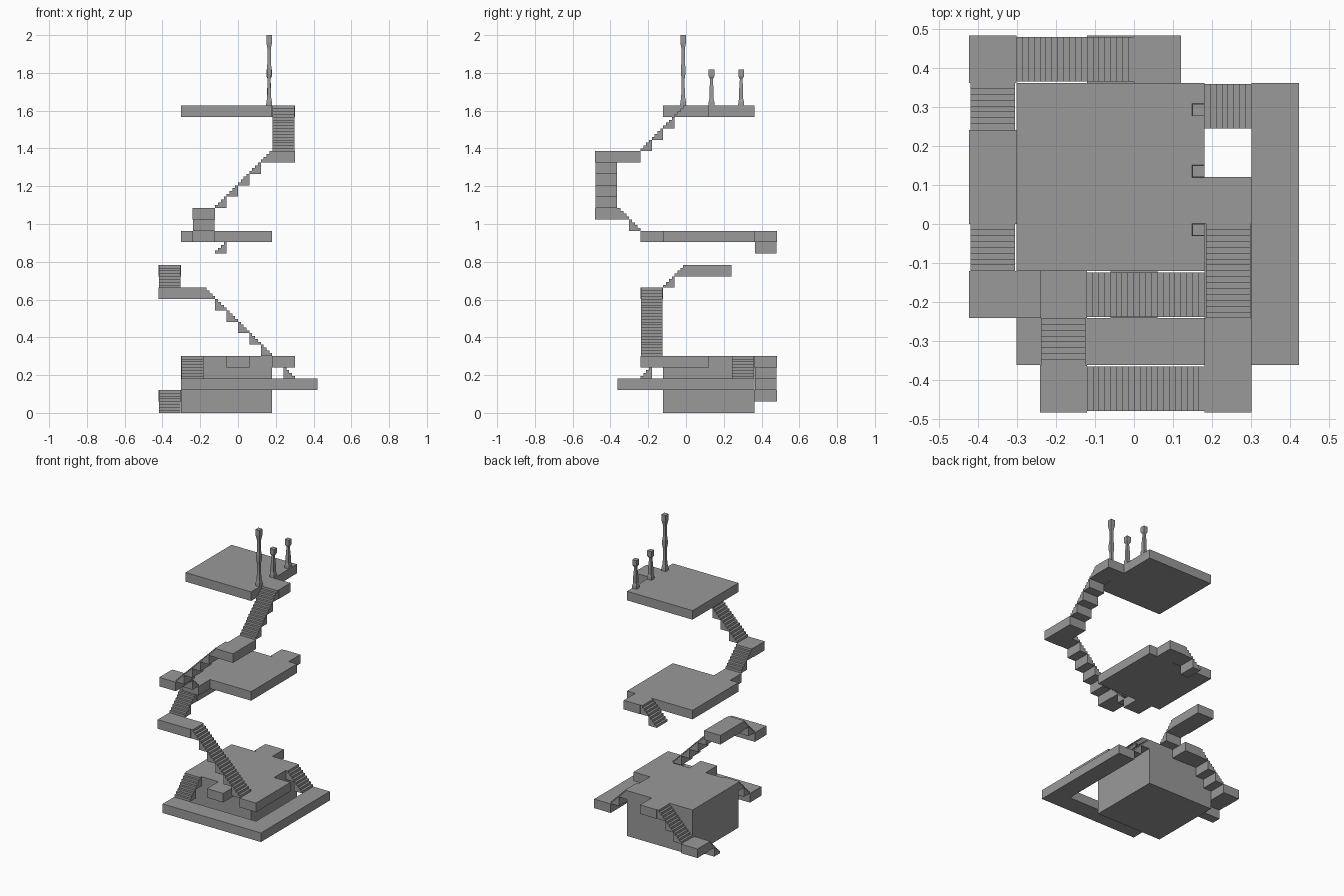
import bpy, bmesh
from mathutils import Vector

H = 0.06025          # height of one slab; every part sits on this grid
STEPS = 4            # small steps in one wedge of a stair

cube = bpy.data.objects.get("Cube")
if cube:
    bpy.data.objects.remove(cube, do_unlink=True)

stone = bpy.data.materials.new("grey_stone")
stone.use_nodes = True
grey = (0.32, 0.32, 0.32, 1)
stone.diffuse_color = grey
stone.node_tree.nodes["Principled BSDF"].inputs["Base Color"].default_value = grey


def finish(name, bm):
    bmesh.ops.recalc_face_normals(bm, faces=bm.faces)
    mesh = bpy.data.meshes.new(name)
    bm.to_mesh(mesh)
    bm.free()
    mesh.materials.append(stone)
    obj = bpy.data.objects.new(name, mesh)
    bpy.context.collection.objects.link(obj)
    return obj


def slab(name, x, y, z):
    """Box between pairs of grid coordinates."""
    bm = bmesh.new()
    bmesh.ops.create_cube(bm, size=1)
    for v in bm.verts:
        v.co = [H * (a + (b - a) * (c + 0.5)) for (a, b), c in zip((x, y, z), v.co)]
    return finish(name, bm)


def stair(name, start, direction, count):
    """Climb from start (centre of the foot) with stepped wedges, one slab high each."""
    go = Vector((*direction, 0))
    up = Vector((0, 0, 1))
    side = go.cross(up) * 0.95
    bm = bmesh.new()
    for k in range(count):
        foot = Vector(start) + (go + up) * k
        profile = [(0, 0)]
        for i in range(STEPS):
            rise = (i + 1) / STEPS
            profile += [(i / STEPS, rise), (rise, rise)]
        profile.append((1, 0))
        face = bm.faces.new([bm.verts.new((foot + go * a + up * b - side) * H)
                             for a, b in profile])
        new = bmesh.ops.extrude_face_region(bm, geom=[face])["geom"]
        verts = [g for g in new if isinstance(g, bmesh.types.BMVert)]
        bmesh.ops.translate(bm, verts=verts, vec=side * 2 * H)
    return finish(name, bm)


def column(name, x, y, z, profile):
    """Square turned post from (height, half width) pairs."""
    bm = bmesh.new()
    rings = []
    for h, r in profile:
        rings.append([bm.verts.new((x + r * a, y + r * b, z + h))
                      for a, b in ((-1, -1), (1, -1), (1, 1), (-1, 1))])
    for low, high in zip(rings, rings[1:]):
        for i in range(4):
            j = (i + 1) % 4
            bm.faces.new((low[i], low[j], high[j], high[i]))
    bm.faces.new(rings[0])
    bm.faces.new(rings[-1])
    return finish(name, bm)


# Main block and the two floors above it share one footprint
for name, z in (("base_block", (0, 5)), ("middle_floor", (15, 16)), ("top_floor", (26, 27))):
    slab(name, (-5, 3), (-2, 6), z)

# Lower ledge around two sides
slab("front_ledge", (-5, 7), (-6, -4), (2, 3))
slab("side_ledge", (5, 7), (-4, 6), (2, 3))
stair("front_ledge_stair", (-4, -4, 3), (0, 1), 2)
stair("side_ledge_stair", (5, 5, 3), (-1, 0), 2)

# Balconies on the base block
slab("base_side_balcony", (3, 5), (-4, 2), (4, 5))
slab("base_front_balcony", (-1, 1), (-4, -2), (4, 5))
slab("base_back_balcony", (-2, 0), (6, 8), (4, 5))

# Back stair down to the ground
stair("back_upper_stair", (-5, 7, 2), (1, 0), 3)
slab("back_landing", (-7, -5), (6, 8), (1, 2))
stair("ground_stair", (-6, 4, 0), (0, 1), 2)

# Front stair up to the broken walkway
stair("long_front_stair", (3, -3, 5), (-1, 0), 6)
slab("corner_landing", (-7, -3), (-4, -2), (10, 11))
stair("walkway_stair", (-6, -2, 11), (0, 1), 2)
slab("walkway_near", (-7, -5), (0, 2), (12, 13))
slab("walkway_far", (-7, -5), (2, 4), (12, 13))

# Middle floor balconies and the hanging stair
slab("middle_back_balcony", (0, 2), (6, 8), (15, 16))
stair("hanging_stair", (-2, 7, 14), (1, 0), 2)
slab("middle_front_balcony", (-4, -2), (-4, -2), (15, 16))

# Stairs from the middle floor to the top floor
stair("middle_front_stair", (-3, -4, 16), (0, -1), 2)
slab("front_landing", (-4, -2), (-8, -6), (17, 18))
stair("upper_front_stair", (-2, -7, 18), (1, 0), 5)
slab("upper_landing", (3, 5), (-8, -4), (22, 23))
stair("top_stair", (4, -4, 23), (0, 1), 4)
slab("top_side_balcony", (3, 5), (0, 2), (26, 27))

# Posts on the top floor
short = [(0, .016), (.02, .015), (.035, .011), (.08, .011), (.14, .007),
         (.155, .015), (.19, .015)]
tall = [(0, .016), (.02, .015), (.04, .011), (.1, .008), (.14, .008), (.17, .012),
        (.2, .012), (.23, .009), (.3, .009), (.335, .015), (.373, .015)]
column("tall_post", .165, -.015, 27 * H, tall)
column("middle_post", .165, .135, 27 * H, short)
column("back_post", .165, .292, 27 * H, short)
